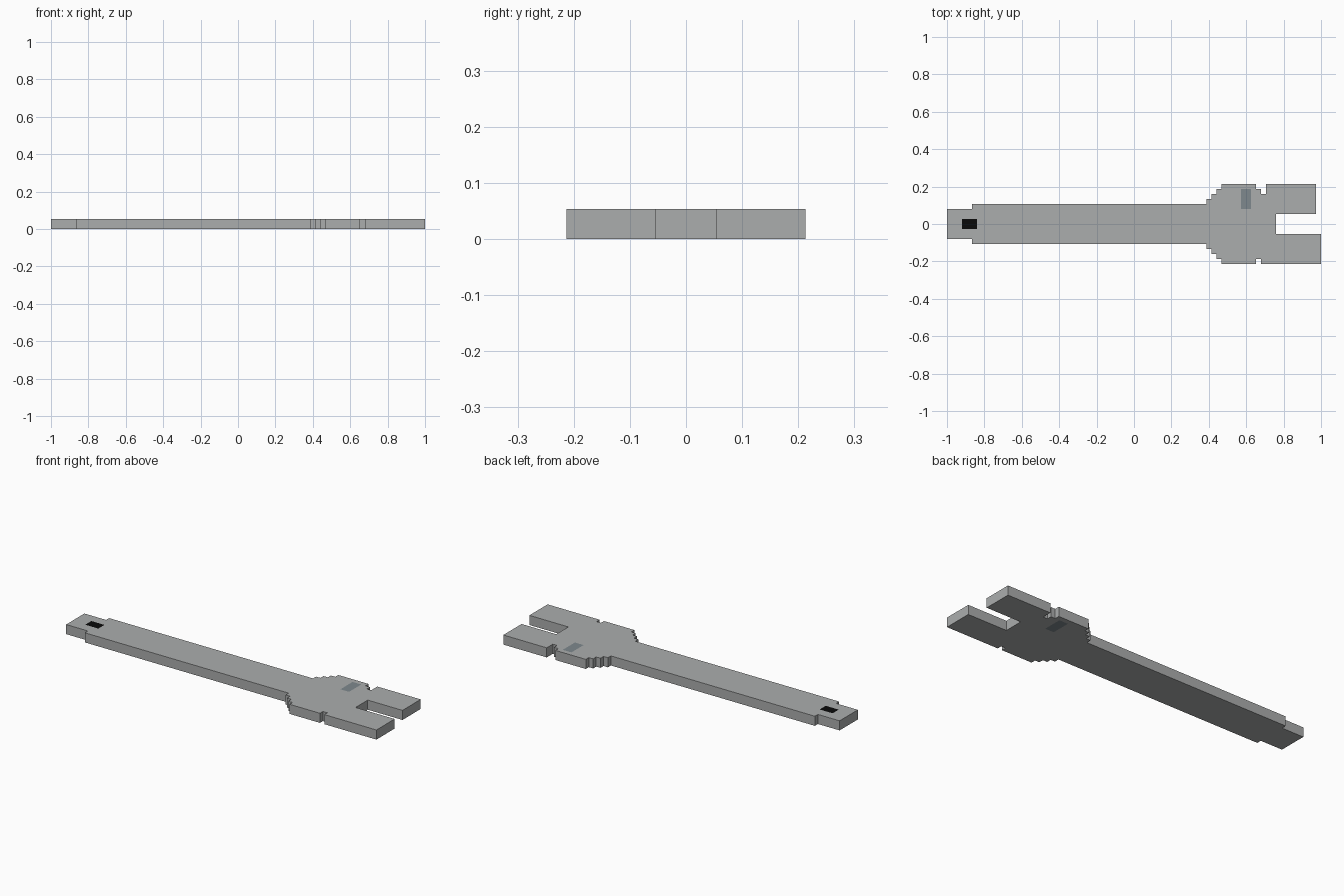
import bpy, bmesh
from mathutils import Vector

if "Cube" in bpy.data.objects:
    bpy.data.objects.remove(bpy.data.objects["Cube"])

U = 2 / 75          # one grid step; the wrench is 75 steps long
THICK = 2 * U


def material(name, rgb):
    m = bpy.data.materials.new(name)
    m.diffuse_color = (*rgb, 1)
    m.use_nodes = True
    m.node_tree.nodes["Principled BSDF"].inputs["Base Color"].default_value = m.diffuse_color
    return m


def px(i):
    return -1 + i * U


# Stepped outline in grid steps: (x from the handle end, y from the centre line)
lower = [(0, -3), (5, -3), (5, -4), (52, -4), (52, -5), (53, -5), (53, -6),
         (54, -6), (54, -7), (55, -7), (55, -8), (62, -8), (62, -7), (63, -7),
         (63, -8), (75, -8), (75, -2)]
upper = [(66, -2), (66, 2), (74, 2), (74, 8), (64, 8), (64, 6), (63, 6),
         (63, 7), (62, 7), (62, 8), (55, 8), (55, 7), (54, 7), (54, 6),
         (53, 6), (53, 5), (52, 5), (52, 4), (5, 4), (5, 3), (0, 3)]

# Wrench body: extruded outline
bm = bmesh.new()
base = bm.faces.new([bm.verts.new((px(x), y * U, 0)) for x, y in lower + upper])
ext = bmesh.ops.extrude_face_region(bm, geom=[base])
bmesh.ops.translate(bm, vec=(0, 0, THICK),
                    verts=[g for g in ext["geom"] if isinstance(g, bmesh.types.BMVert)])
bmesh.ops.recalc_face_normals(bm, faces=bm.faces)
bmesh.ops.triangulate(bm, faces=bm.faces[:])

# Coloured patches: (x0, x1, y0, y1, material slot, also on the underside)
patches = [(3, 6, -1, 1, 1, False),     # hanging hole mark
           (59, 61, 3, 7, 2, True)]     # adjuster mark

for x0, x1, y0, y1, slot, both in patches:
    cuts = [((px(x), 0, 0), (1, 0, 0)) for x in (x0, x1)]
    cuts += [((0, y * U, 0), (0, 1, 0)) for y in (y0, y1)]
    for co, no in cuts:
        bmesh.ops.bisect_plane(bm, geom=bm.verts[:] + bm.edges[:] + bm.faces[:],
                               dist=1e-6, plane_co=Vector(co), plane_no=Vector(no))

bm.normal_update()
for f in bm.faces:
    c = f.calc_center_median()
    for x0, x1, y0, y1, slot, both in patches:
        flat = f.normal.z > 0.9 or (both and f.normal.z < -0.9)
        if flat and px(x0) < c.x < px(x1) and y0 * U < c.y < y1 * U:
            f.material_index = slot

# Merge the flat areas again, keeping the patch borders
bmesh.ops.dissolve_limit(bm, angle_limit=0.01, verts=bm.verts[:], edges=bm.edges[:],
                         delimit={'MATERIAL'})

mesh = bpy.data.meshes.new("wrench")
bm.to_mesh(mesh)
bm.free()
for m in (material("steel grey", (0.41, 0.42, 0.42)),
          material("black", (0.003, 0.003, 0.003)),
          material("blue grey", (0.21, 0.25, 0.27))):
    mesh.materials.append(m)
bpy.context.collection.objects.link(bpy.data.objects.new("wrench", mesh))
